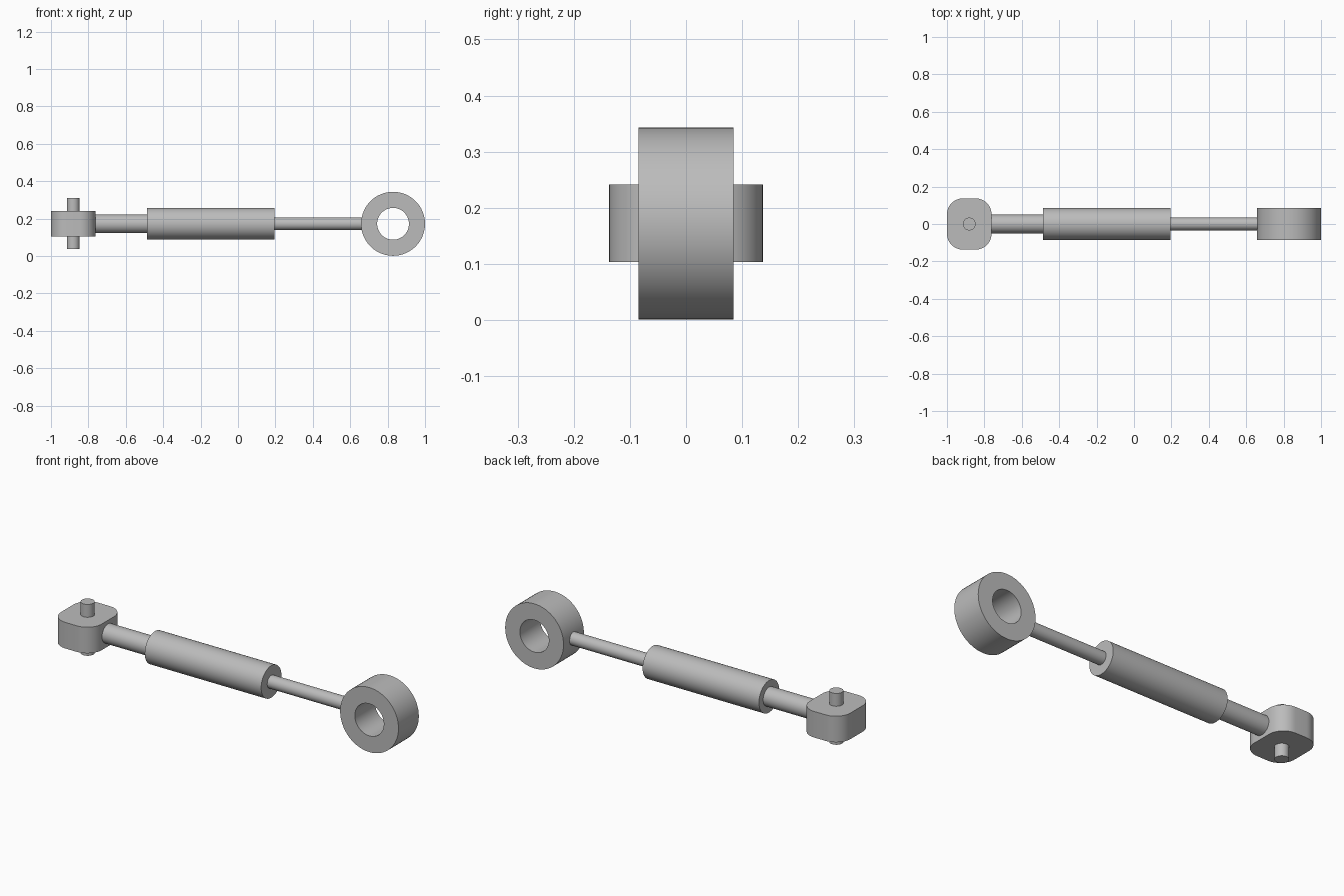
import bpy, bmesh, math
from mathutils import Matrix, Vector

cube = bpy.data.objects.get("Cube")
if cube:
    bpy.data.objects.remove(cube, do_unlink=True)

AXIS_Z = 0.172  # height of the centre line
SEGMENTS = 64

steel = bpy.data.materials.new("grey_steel")
steel.use_nodes = True
GREY = (0.5, 0.5, 0.5, 1)
steel.diffuse_color = GREY
steel.node_tree.nodes["Principled BSDF"].inputs["Base Color"].default_value = GREY


def finish(name, bm):
    """Turn a bmesh into a smooth-shaded object with sharp rims."""
    bmesh.ops.recalc_face_normals(bm, faces=bm.faces)
    mesh = bpy.data.meshes.new(name)
    bm.to_mesh(mesh)
    bm.free()
    mesh.materials.append(steel)
    obj = bpy.data.objects.new(name, mesh)
    bpy.context.collection.objects.link(obj)
    bpy.ops.object.select_all(action='DESELECT')
    obj.select_set(True)
    bpy.context.view_layer.objects.active = obj
    bpy.ops.object.shade_smooth_by_angle(angle=math.radians(30))
    return obj


def cylinder(name, radius, length, centre, axis):
    bm = bmesh.new()
    turn = Vector((0, 0, 1)).rotation_difference(Vector(axis)).to_matrix().to_4x4()
    bmesh.ops.create_cone(bm, cap_ends=True, segments=SEGMENTS, radius1=radius,
                          radius2=radius, depth=length,
                          matrix=Matrix.Translation(centre) @ turn)
    return finish(name, bm)


def rod(name, radius, x0, x1):
    return cylinder(name, radius, x1 - x0, ((x0 + x1) / 2, 0, AXIS_Z), (1, 0, 0))


# Damper body and rods along the centre line
rod("mount_rod", 0.05, -0.80, -0.48)
rod("outer_sleeve", 0.085, -0.487, 0.195)
rod("piston_rod", 0.034, 0.19, 0.70)

# Mount block with rounded upright corners
bm = bmesh.new()
bmesh.ops.create_cube(bm, size=1, matrix=Matrix.Translation((-0.881, 0, AXIS_Z))
                      @ Matrix.Diagonal((0.238, 0.274, 0.138, 1)))
upright = [e for e in bm.edges if abs(e.verts[0].co.z - e.verts[1].co.z) > 0.1]
bmesh.ops.bevel(bm, geom=upright, offset=0.085, segments=12, profile=0.5,
                affect='EDGES')
finish("mount_block", bm)

# Pin passing through the block
cylinder("mount_pin", 0.034, 0.272, (-0.881, 0, AXIS_Z + 0.001), (0, 0, 1))

# Eye ring: rectangular section spun around the y axis
bm = bmesh.new()
centre = Vector((0.829, 0, AXIS_Z))
section = [bm.verts.new(centre + Vector((r, y, 0)))
           for r, y in ((0.085, -0.085), (0.171, -0.085), (0.171, 0.085), (0.085, 0.085))]
edges = [bm.edges.new((section[i], section[(i + 1) % 4])) for i in range(4)]
bmesh.ops.spin(bm, geom=section + edges, cent=centre, axis=(0, 1, 0),
               angle=math.tau, steps=SEGMENTS, use_merge=True)
bmesh.ops.remove_doubles(bm, verts=bm.verts, dist=0.0001)
finish("eye_ring", bm)
